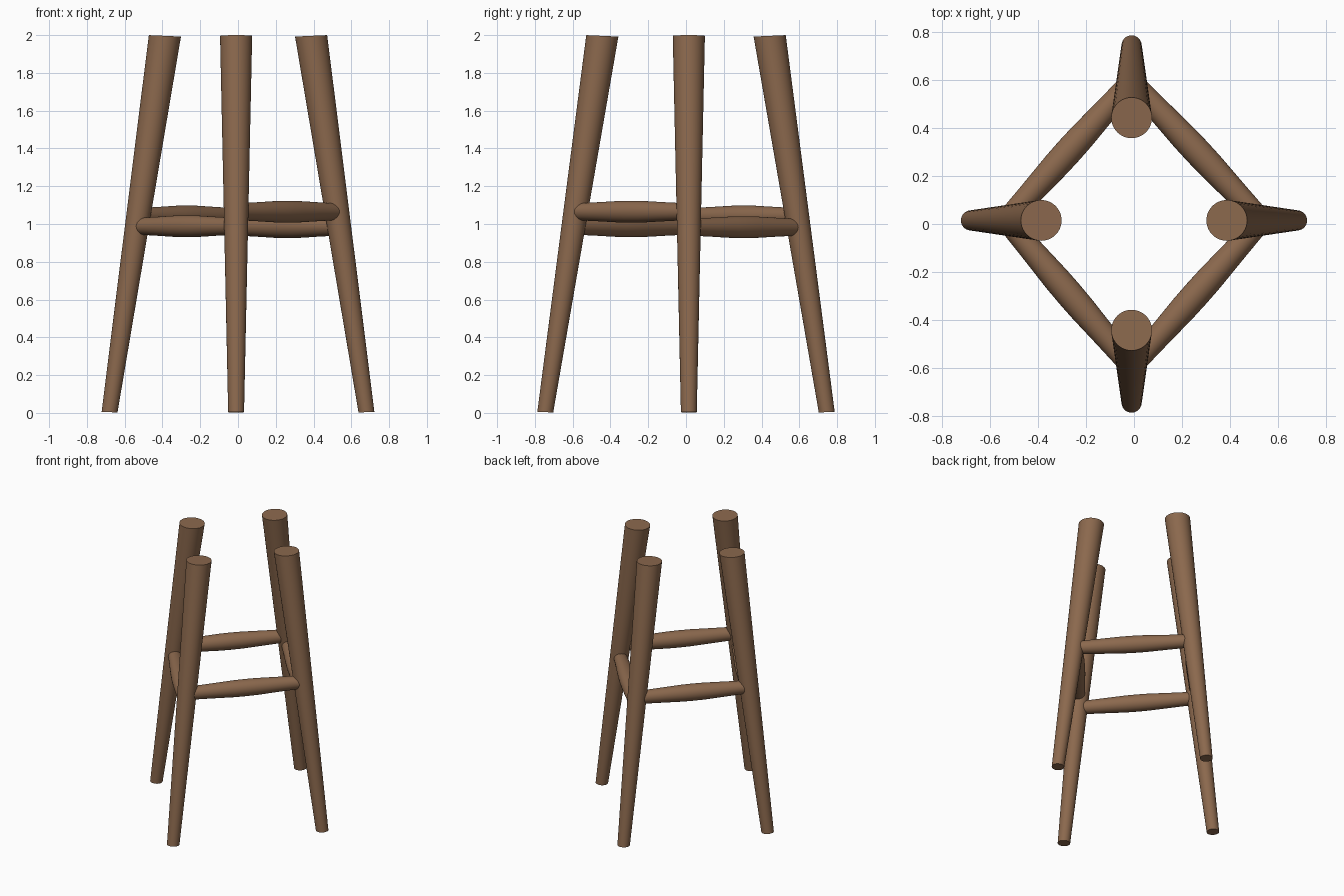
import bpy, bmesh, math
from mathutils import Vector

if "Cube" in bpy.data.objects:
    bpy.data.objects.remove(bpy.data.objects["Cube"])

wood = bpy.data.materials.new("brown_wood")
wood.diffuse_color = (0.26, 0.14, 0.075, 1)
wood.use_nodes = True
wood.node_tree.nodes["Principled BSDF"].inputs["Base Color"].default_value = wood.diffuse_color


def loft(name, rings):
    """Skin a list of vertex rings into a capped, smooth-shaded tube."""
    bm = bmesh.new()
    loops = [[bm.verts.new(p) for p in ring] for ring in rings]
    n = len(loops[0])
    for a, b in zip(loops, loops[1:]):
        for i in range(n):
            j = (i + 1) % n
            bm.faces.new((a[i], a[j], b[j], b[i]))
    bm.faces.new(loops[0][::-1])
    bm.faces.new(loops[-1])
    bmesh.ops.recalc_face_normals(bm, faces=bm.faces)
    mesh = bpy.data.meshes.new(name)
    bm.to_mesh(mesh)
    bm.free()
    mesh.materials.append(wood)
    ob = bpy.data.objects.new(name, mesh)
    bpy.context.collection.objects.link(ob)
    bpy.ops.object.select_all(action='DESELECT')
    ob.select_set(True)
    bpy.context.view_layer.objects.active = ob
    bpy.ops.object.shade_smooth_by_angle(angle=math.radians(35))
    return ob


def leg(name, foot, top, n=40):
    """Splayed, tapered leg with nearly level ends."""
    lean = (Vector(foot) - Vector(top)).normalized() * 0.045
    rings = []
    for (x, y), r, z in ((foot, 0.042, 0.004), (top, 0.085, 1.996)):
        ring = []
        for i in range(n):
            a = math.tau * i / n
            dx, dy = r * math.cos(a), r * math.sin(a)
            ring.append((x + dx, y + dy, z + dx * lean.x + dy * lean.y))
        rings.append(ring)
    return loft(name, rings)


def rung(name, start, end, z, n=32):
    """Horizontal rail that swells towards its middle."""
    a, b = Vector((*start, z)), Vector((*end, z))
    side = (b - a).normalized().cross(Vector((0, 0, 1)))
    rings = []
    for t, r in ((0, .044), (.2, .050), (.4, .057), (.5, .058), (.6, .057), (.8, .050), (1, .044)):
        c = a.lerp(b, t)
        rings.append([c + side * (r * math.cos(math.tau * i / n))
                      + Vector((0, 0, r * math.sin(math.tau * i / n))) for i in range(n)])
    return loft(name, rings)


# Legs, leaning inwards towards the top
OX, OY = -0.01, 0.015
leg("left_leg", (-0.68, OY), (-0.387, OY))
leg("right_leg", (0.68, OY), (0.387, OY))
leg("front_leg", (OX, -0.745), (OX, -0.443))
leg("back_leg", (OX, 0.745), (OX, 0.443))

# Rails joining neighbouring legs at alternating heights
left, right = (-0.533, OY), (0.533, OY)
front, back = (OX, -0.595), (OX, 0.595)
rung("front_left_rail", left, front, 0.988)
rung("front_right_rail", front, right, 1.065)
rung("back_right_rail", right, back, 0.983)
rung("back_left_rail", back, left, 1.04)
